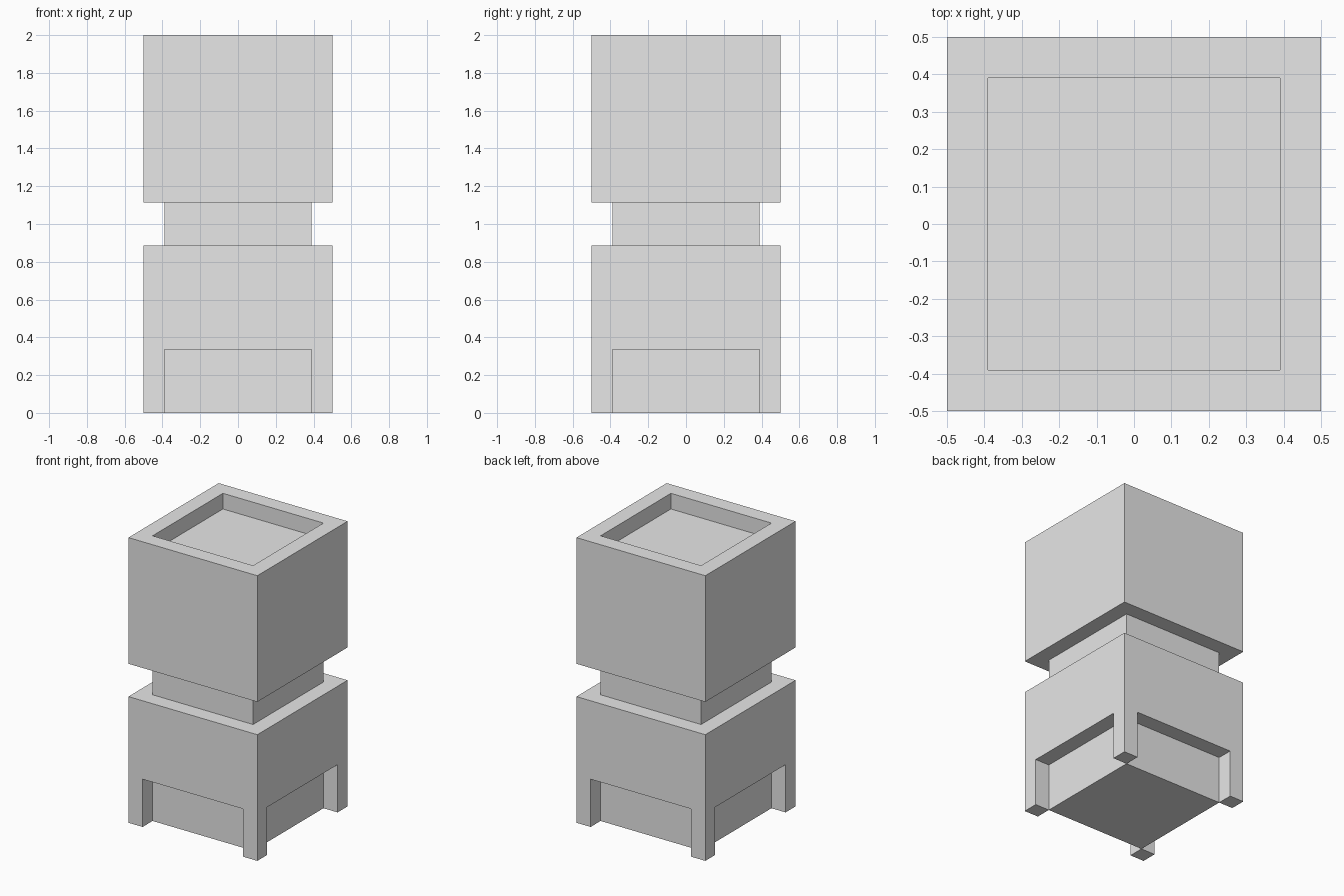
import bpy
import bmesh

cube = bpy.data.objects.get("Cube")
if cube:
    bpy.data.objects.remove(cube, do_unlink=True)

OUT, IN = 0.5, 0.39       # outer and inset half widths
POST_TOP = 0.335          # top of the feet
NECK = (0.885, 1.115)     # gap between the two blocks
FLOOR = 1.89              # bottom of the top recess
TOP = 2.0

grey = bpy.data.materials.new("plain_grey")
grey.use_nodes = True
colour = (0.8, 0.8, 0.8, 1)
grey.diffuse_color = colour
grey.node_tree.nodes["Principled BSDF"].inputs["Base Color"].default_value = colour


def finish(name, bm):
    bmesh.ops.recalc_face_normals(bm, faces=bm.faces)
    mesh = bpy.data.meshes.new(name)
    bm.to_mesh(mesh)
    bm.free()
    mesh.materials.append(grey)
    obj = bpy.data.objects.new(name, mesh)
    bpy.context.collection.objects.link(obj)


def stepped_column(name, rings):
    """Stack square rings of (half width, height) and cap both ends."""
    bm = bmesh.new()
    loops = [[bm.verts.new((sx * r, sy * r, z))
              for sx, sy in ((-1, -1), (1, -1), (1, 1), (-1, 1))]
             for r, z in rings]
    for a, b in zip(loops, loops[1:]):
        for i in range(4):
            j = (i + 1) % 4
            bm.faces.new((a[i], a[j], b[j], b[i]))
    bm.faces.new(loops[0])
    bm.faces.new(loops[-1])
    finish(name, bm)


# Core, lower block, neck and recessed upper block as one body
stepped_column("body", [
    (IN, 0), (IN, POST_TOP), (OUT, POST_TOP), (OUT, NECK[0]),
    (IN, NECK[0]), (IN, NECK[1]), (OUT, NECK[1]), (OUT, TOP),
    (IN, TOP), (IN, FLOOR)])

# Square feet at the four corners, joined to the block above
for side, sx in (("right", -1), ("left", 1)):
    for end, sy in (("front", -1), ("back", 1)):
        bm = bmesh.new()
        bmesh.ops.create_cube(bm, size=1)
        mid, width = (OUT + IN) / 2, OUT - IN
        bmesh.ops.scale(bm, vec=(width, width, POST_TOP), verts=bm.verts)
        bmesh.ops.translate(bm, vec=(sx * mid, sy * mid, POST_TOP / 2), verts=bm.verts)
        # Open the hidden top so the foot runs straight into the block
        top = [f for f in bm.faces if f.calc_center_median().z > POST_TOP * 0.9]
        bmesh.ops.delete(bm, geom=top, context="FACES_ONLY")
        finish(f"{end}_{side}_foot", bm)
